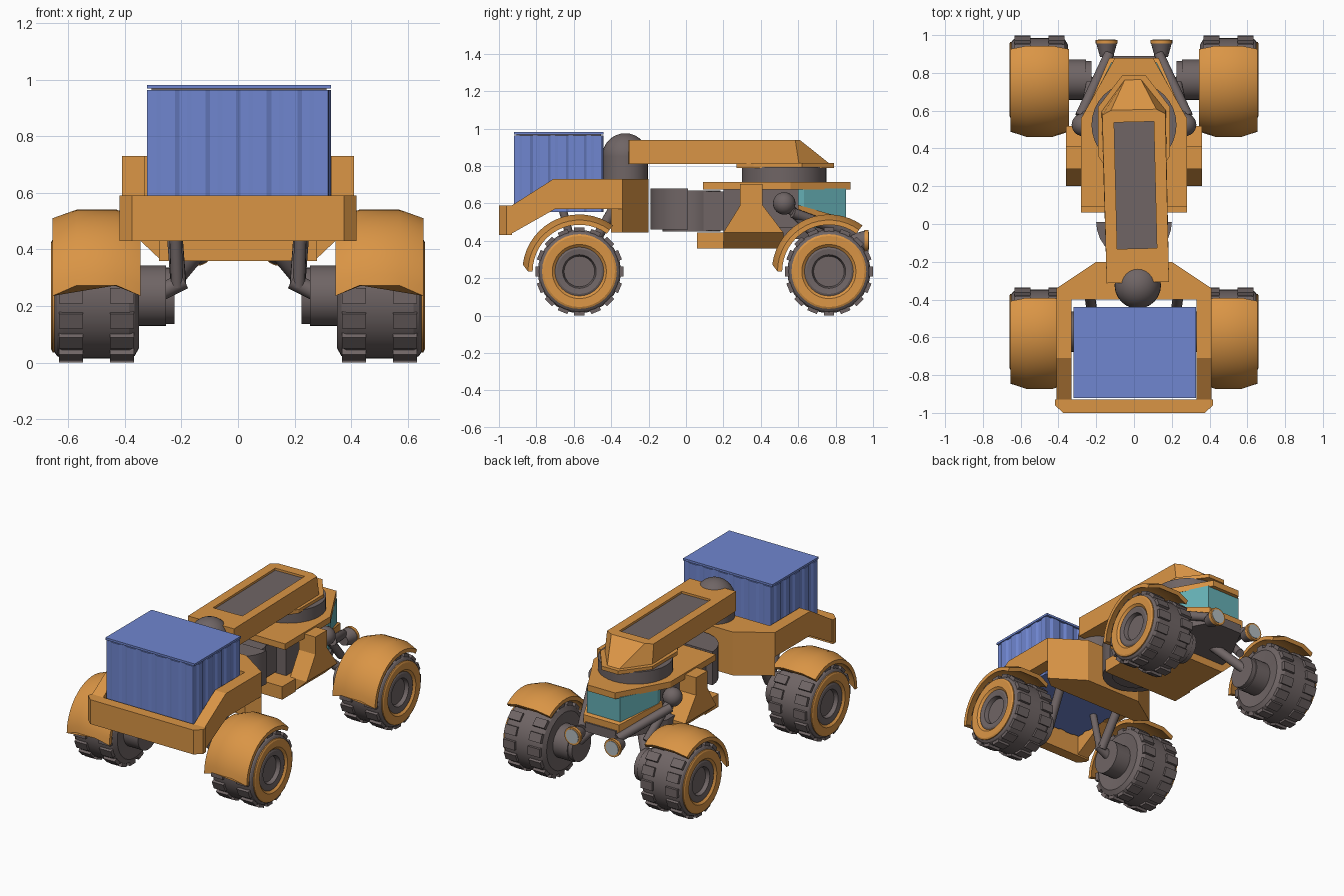
import bpy, bmesh, math
from mathutils import Vector, Matrix

if "Cube" in bpy.data.objects:
    bpy.data.objects.remove(bpy.data.objects["Cube"])


def mat(name, r, g, b):
    m = bpy.data.materials.new(name)
    m.diffuse_color = (r, g, b, 1)
    m.use_nodes = True
    m.node_tree.nodes["Principled BSDF"].inputs["Base Color"].default_value = m.diffuse_color
    return m


ORANGE = mat("orange paint", 0.70, 0.30, 0.06)
GREY = mat("dark grey", 0.16, 0.13, 0.13)
BLUE = mat("blue crate", 0.16, 0.24, 0.63)
TEAL = mat("teal glass", 0.13, 0.43, 0.46)
LENS = mat("lamp lens", 0.45, 0.50, 0.52)


def finish(name, bm, m, smooth=None):
    bmesh.ops.recalc_face_normals(bm, faces=bm.faces)
    me = bpy.data.meshes.new(name)
    bm.to_mesh(me)
    bm.free()
    me.materials.append(m)
    if smooth:
        me.shade_smooth()
        me.set_sharp_from_angle(angle=math.radians(smooth))
    ob = bpy.data.objects.new(name, me)
    bpy.context.collection.objects.link(ob)
    return ob


def loft(name, rings, m, smooth=None, caps=True, closed=False):
    """Skin a list of equal-length 3D rings."""
    bm = bmesh.new()
    vs = [[bm.verts.new(p) for p in r] for r in rings]
    n = len(vs[0])
    pairs = list(zip(vs, vs[1:])) + ([(vs[-1], vs[0])] if closed else [])
    for a, b in pairs:
        for i in range(n):
            bm.faces.new((a[i], a[(i + 1) % n], b[(i + 1) % n], b[i]))
    if caps and not closed:
        bm.faces.new(vs[0])
        bm.faces.new(vs[-1])
    return finish(name, bm, m, smooth)


def plan(name, pts, z0, z1, m, smooth=None):
    """Top-view outline extruded up."""
    return loft(name, [[(x, y, z) for x, y in pts] for z in (z0, z1)], m, smooth)


def side(name, pts, x0, x1, m):
    """Side-view (y, z) outline extruded across."""
    return loft(name, [[(x, y, z) for y, z in pts] for x in (x0, x1)], m)


def mirrored(half):
    return half + [(-x, y) for x, y in reversed(half)]


def box(name, x0, x1, y0, y1, z0, z1, m):
    return plan(name, [(x0, y0), (x1, y0), (x1, y1), (x0, y1)], z0, z1, m)


def rod(name, a, b, r, m=GREY, seg=12, r2=None):
    a, b = Vector(a), Vector(b)
    q = (b - a).to_track_quat('Z', 'Y').to_matrix().to_4x4()
    bm = bmesh.new()
    bmesh.ops.create_cone(bm, cap_ends=True, segments=seg, radius1=r,
                          radius2=r if r2 is None else r2, depth=(b - a).length,
                          matrix=Matrix.Translation((a + b) / 2) @ q)
    return finish(name, bm, m, 35)


def ball(name, c, r, m=GREY):
    bm = bmesh.new()
    bmesh.ops.create_uvsphere(bm, u_segments=24, v_segments=16, radius=r,
                              matrix=Matrix.Translation(c))
    return finish(name, bm, m, 60)


def spin(name, prof, s, cy, cz, m, seg=32, span=None):
    """Revolve (x, r) profile round the axle; span gives start angles and end."""
    rings = []
    for i in range(seg if span is None else seg + 1):
        ring = []
        for k, (x, r) in enumerate(prof):
            if span is None:
                a = 2 * math.pi * i / seg
            else:
                a = math.radians(span[0][k] + (span[1] - span[0][k]) * i / seg)
            ring.append((s * x, cy + r * math.cos(a), cz + r * math.sin(a)))
        rings.append(ring)
    return loft(name, rings, m, 20, closed=span is None)


# wheels with lugs, rims, hubs and mudguards
CZ = 0.236
for end, cy in (("front", -0.57), ("rear", 0.764)):
    for lr, s in (("right", 1), ("left", -1)):
        tag = f"{end}_{lr}_"
        spin(tag + "tyre", [(.36, .10), (.35, .185), (.365, .212), (.385, .222), (.62, .222),
                            (.64, .212), (.655, .19), (.64, .12)], s, cy, CZ, GREY)
        bm = bmesh.new()
        for i in range(16):
            rot = Matrix.Translation((0, cy, CZ)) @ Matrix.Rotation(i * math.pi / 8, 4, 'X')
            for x in (.41, .59):
                bmesh.ops.create_cube(bm, size=1, matrix=rot @ Matrix.Translation((s * x, 0, -.217))
                                      @ Matrix.Diagonal((.085, .055, .036, 1)))
        finish(tag + "tread_lugs", bm, GREY)
        spin(tag + "rim", [(.60, .125), (.645, .13), (.658, .145), (.66, .19), (.655, .20),
                           (.60, .20)], s, cy, CZ, ORANGE)
        spin(tag + "rim_centre", [(.58, .08), (.615, .08), (.645, .09), (.65, .12),
                                  (.645, .132), (.58, .132)], s, cy, CZ, GREY)
        rod(tag + "hub_cap", (s * .36, cy, CZ), (s * .62, cy, CZ), .085, seg=24)
        rod(tag + "hub", (s * .255, cy, CZ), (s * .37, cy, CZ), .107, seg=28)
        spin(tag + "mudguard", [(.345, .275), (.43, .305), (.57, .305), (.655, .275),
                                (.655, .25), (.57, .28), (.43, .28), (.345, .25)], s, cy, CZ,
             ORANGE, 16, ([180, 173, 173, 180, 180, 173, 173, 180], 54))

# suspension, steering arms and lamps, both sides
for lr, s in (("right", 1), ("left", -1)):
    rod(f"{lr}_front_strut", (s * .235, -.37, .60), (s * .21, -.56, .27), .028)
    rod(f"{lr}_front_link", (s * .225, -.66, .57), (s * .215, -.58, .27), .022)
    rod(f"{lr}_front_axle", (s * .19, -.57, .29), (s * .27, -.57, .25), .03)
    rod(f"{lr}_rear_disc", (s * .225, .764, CZ), (s * .26, .764, CZ), .10, seg=24)
    rod(f"{lr}_rear_strut", (s * .27, .53, .60), (s * .23, .74, .38), .026)
    rod(f"{lr}_rear_arm", (s * .10, .62, .44), (s * .25, .764, .26), .03)
    ball(f"{lr}_rear_joint", (s * .27, .525, .60), .06)
    rod(f"{lr}_bumper_bar", (s * .285, .57, .55), (s * .13, .90, .43), .028)
    rod(f"{lr}_lamp_body", (s * .145, .885, .40), (s * .145, .96, .40), .035, seg=20, r2=.056)
    rod(f"{lr}_lamp_ring", (s * .145, .955, .40), (s * .145, .975, .40), .058, ORANGE, 20)
    rod(f"{lr}_lamp_lens", (s * .145, .97, .40), (s * .145, .978, .40), .046, LENS, 20)

# cargo cradle
RAIL = [(-.96, .43), (-.93, .44), (-.70, .57), (-.34, .57), (-.34, .73), (-.71, .73),
        (-.93, .59), (-.96, .59)]
for lr, s in (("right", 1), ("left", -1)):
    side(f"{lr}_cradle_rail", RAIL, s * .33, s * .41, ORANGE)
plan("cradle_front_bar", mirrored([(.375, -1.0), (.418, -.96), (.418, -.93)]), .43, .59, ORANGE)
plan("cradle_back_yoke", mirrored([(.33, -.40), (.41, -.34), (.20, -.20)]), .445, .73, ORANGE)

# ribbed cargo crate with lid
X, Y, D = .325, .24, .008


def ribs(length, n):
    p = length / n
    return [(i * p + f * p, d) for i in range(n) for f, d in ((.05, D), (.3, D), (.45, 0), (.9, 0))]


outline = []
outline += [(-X + t, -Y + d) for t, d in ribs(2 * X, 6)]
outline += [(X - d, -Y + t) for t, d in ribs(2 * Y, 5)]
outline += [(X - t, Y - d) for t, d in ribs(2 * X, 6)]
outline += [(-X + d, Y - t) for t, d in ribs(2 * Y, 5)]
plan("crate_body", [(x + .004, y - .68) for x, y in outline], .555, .963, BLUE)
box("crate_seam", -.305, .313, -.906, -.454, .96, .972, GREY)
box("crate_lid", -.321, .329, -.92, -.44, .968, .982, BLUE)

# articulated waist joint
arc = [(.20 * math.cos(a), .01 + .20 * math.sin(a))
       for a in [math.pi + i * math.pi / 14 for i in range(15)]]
plan("waist_front_drum", arc, .46, .68, GREY, 30)
rod("waist_rear_drum", (0, .03, .45), (0, .03, .67), .155, seg=20)
box("waist_block", -.14, .14, .03, .25, .455, .665, GREY)

# cab lower hull, core and side pillars
loft("hull_base", [[(x, .20, z), (x, .52, z), (-x, .52, z), (-x, .20, z)]
                   for x, z in ((.27, .36), (.36, .445))], ORANGE)
box("hull_step", -.28, .28, .06, .20, .36, .445, ORANGE)
box("cab_core", -.21, .21, .20, .64, .44, .68, GREY)
for lr, s in (("right", 1), ("left", -1)):
    side(f"{lr}_cab_pillar", [(.20, .445), (.52, .445), (.41, .59), (.41, .705), (.29, .705),
                              (.29, .59)], s * .24, s * .36, ORANGE)
plan("nose_hull", mirrored([(.27, .50), (.27, .58), (.11, .89)]), .41, .47, GREY)

# glass, sill and roof
plan("cab_window", mirrored([(.235, .60), (.235, .63), (.12, .855)]), .47, .68, TEAL)
loft("window_sill", [[(x, y, z + dz) for x, y, z in
                      ((.25, .60, .58), (.13, .88, .50), (-.13, .88, .50), (-.25, .60, .58))]
                     for dz in (-.045, .012)], ORANGE)
plan("cab_roof", mirrored([(.28, .09), (.28, .56), (.10, .88)]), .675, .715, ORANGE)

# turntable and boom
rod("turntable", (0, .525, .71), (0, .525, .795), .225, seg=32)
plan("turntable_plate", mirrored([(.13, .27), (.19, .36), (.19, .62), (.06, .79)]), .79, .815, ORANGE)
boom = loft("boom", [
    [(x, y, .81) for x, y in mirrored([(.165, -.31), (.17, .60), (.04, .77)])],
    [(x, y, .94) for x, y in mirrored([(.165, -.31), (.167, .58), (.12, .605)])]], ORANGE)
cutter = box("boom_recess_cutter", -.105, .105, -.13, .54, .922, 1.0, GREY)
panel = box("boom_panel", -.105, .105, -.13, .54, .90, .926, GREY)
turn = (Matrix.Translation((0, .525, 0)) @ Matrix.Rotation(math.radians(1.4), 4, 'Z')
        @ Matrix.Translation((0, -.525, 0)))
for ob in (boom, cutter, panel):
    ob.data.transform(turn)
cutter.hide_render = True
cutter.hide_viewport = True
mod = boom.modifiers.new("recess", 'BOOLEAN')
mod.operation = 'DIFFERENCE'
mod.object = cutter

# domed boom pivot
rod("pivot_post", (.02, -.325, .70), (.02, -.325, .852), .123, seg=24)
ball("pivot_dome", (.02, -.325, .852), .123)
